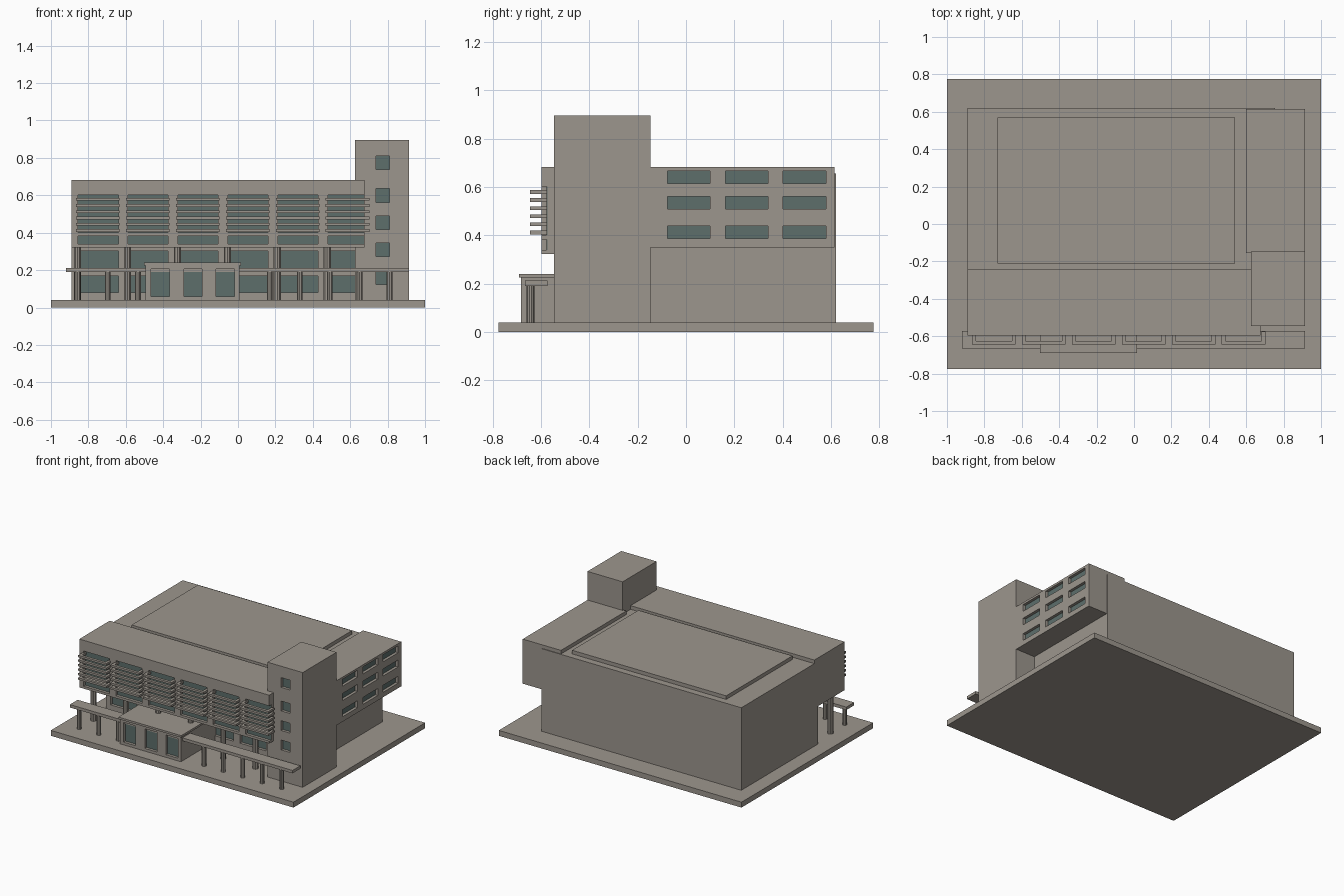
import bpy, bmesh, math
from mathutils import Matrix

if "Cube" in bpy.data.objects:
    bpy.data.objects.remove(bpy.data.objects["Cube"])


def material(name, rgb):
    m = bpy.data.materials.new(name)
    m.diffuse_color = (*rgb, 1)
    m.use_nodes = True
    m.node_tree.nodes["Principled BSDF"].inputs["Base Color"].default_value = m.diffuse_color
    return m


CONCRETE = material("warm_grey_concrete", (0.335, 0.305, 0.268))
GLASS = material("dull_teal_glass", (0.11, 0.158, 0.148))
RECESS = 0.025


def add_box(bm, x0, x1, y0, y1, z0, z1):
    mat = Matrix.Translation(((x0 + x1) / 2, (y0 + y1) / 2, (z0 + z1) / 2))
    mat = mat @ Matrix.Diagonal((x1 - x0, y1 - y0, z1 - z0, 1))
    bmesh.ops.create_cube(bm, size=1, matrix=mat)


def finish(name, bm, mat):
    mesh = bpy.data.meshes.new(name)
    bm.to_mesh(mesh)
    bm.free()
    mesh.materials.append(mat)
    ob = bpy.data.objects.new(name, mesh)
    bpy.context.collection.objects.link(ob)
    return ob


def boxes(name, items, mat=CONCRETE):
    bm = bmesh.new()
    for b in items:
        add_box(bm, *b)
    return finish(name, bm, mat)


def columns(name, xs, y, z0, z1, r):
    bm = bmesh.new()
    for x in xs:
        bmesh.ops.create_cone(bm, cap_ends=True, segments=10, radius1=r, radius2=r,
                              depth=z1 - z0, matrix=Matrix.Translation((x, y, (z0 + z1) / 2)))
    return finish(name, bm, CONCRETE)


def cut(wall, items):
    """Carve box-shaped recesses out of a wall."""
    cutter = boxes("window_cutter", items)
    cutter.hide_render = True
    mod = wall.modifiers.new("recesses", "BOOLEAN")
    mod.operation = "DIFFERENCE"
    mod.solver = "EXACT"
    mod.object = cutter
    bpy.context.view_layer.objects.active = wall
    bpy.ops.object.modifier_apply(modifier=mod.name)
    bpy.data.objects.remove(cutter)


def front_windows(name, wall, y, rects, x_max=9):
    """Recessed windows in a wall facing -y; rects are (x0, x1, z0, z1)."""
    cut(wall, [(a, b, y - 0.03, y + RECESS, c, d) for a, b, c, d in rects])
    boxes(name, [(a, min(b, x_max), y + RECESS - 0.004, y + RECESS + 0.003, c, d)
                 for a, b, c, d in rects], GLASS)


# Ground slab
boxes("ground_slab", [(-1, 1, -0.775, 0.775, 0, 0.04)])

# Main hall with raised roof panel
hall = boxes("main_hall", [(-0.89, 0.755, -0.28, 0.62, 0.04, 0.655)])
boxes("roof_panel", [(-0.73, 0.54, -0.21, 0.57, 0.65, 0.682)])

bays = [-0.855 + 0.267 * i for i in range(6)]
front_windows("ground_floor_glass", hall, -0.28,
              [(x, x + 0.215, a, b) for x in bays for a, b in ((0.08, 0.168), (0.21, 0.303))])

# Overhanging upper front block
block = boxes("upper_front_block", [(-0.89, 0.675, -0.597, -0.24, 0.322, 0.682)])
front_windows("upper_glass", block, -0.597,
              [(x, x + 0.215, a, b) for x in bays for a, b in ((0.34, 0.382), (0.40, 0.602))],
              x_max=0.674)

# Horizontal sun louvres, one U-shaped hoop per slat
slats = []
for x in bays:
    x0, x1 = x - 0.011, x + 0.222
    for i in range(6):
        z = 0.404 + 0.0335 * i
        slats += [(x0, x1, -0.645, -0.625, z, z + 0.015),
                  (x0, x0 + 0.02, -0.625, -0.575, z, z + 0.015),
                  (x1 - 0.02, x1, -0.625, -0.575, z, z + 0.015)]
boxes("sun_louvres", slats)

# Stair tower
tower = boxes("stair_tower", [(0.625, 0.915, -0.545, -0.147, 0.04, 0.895)])
front_windows("tower_glass", tower, -0.545,
              [(0.738, 0.81, z, z + 0.073) for z in (0.122, 0.272, 0.416, 0.562, 0.737)])

# Overhanging side wing with recessed windows facing +x
wing = boxes("side_wing", [(0.6, 0.915, -0.155, 0.615, 0.35, 0.682)])
side = [(y, y + 0.176, z, z + 0.052) for y in (-0.076, 0.163, 0.402)
        for z in (0.387, 0.508, 0.614)]
cut(wing, [(0.915 - RECESS, 0.95, *r) for r in side])
boxes("side_wing_glass", [(0.912 - RECESS, 0.919 - RECESS, *r) for r in side], GLASS)

# Entrance hall and its roof
entrance = boxes("entrance_hall", [(-0.495, 0.007, -0.682, -0.27, 0.04, 0.226)])
front_windows("entrance_doors", entrance, -0.682,
              [(x, x + 0.098, 0.06, 0.207) for x in (-0.465, -0.29, -0.117)])
boxes("entrance_roof", [(-0.503, 0.015, -0.69, -0.275, 0.225, 0.24)])

# Long canopy and columns
boxes("front_canopy", [(-0.92, 0.915, -0.665, -0.573, 0.19, 0.212)])
columns("canopy_columns", [-0.858, -0.696, -0.535] + [0.17 + 0.16 * i for i in range(5)],
        -0.643, 0.03, 0.195, 0.016)
columns("support_columns", [-0.858 + 0.267 * i for i in range(6)], -0.475, 0.03, 0.33, 0.02)
